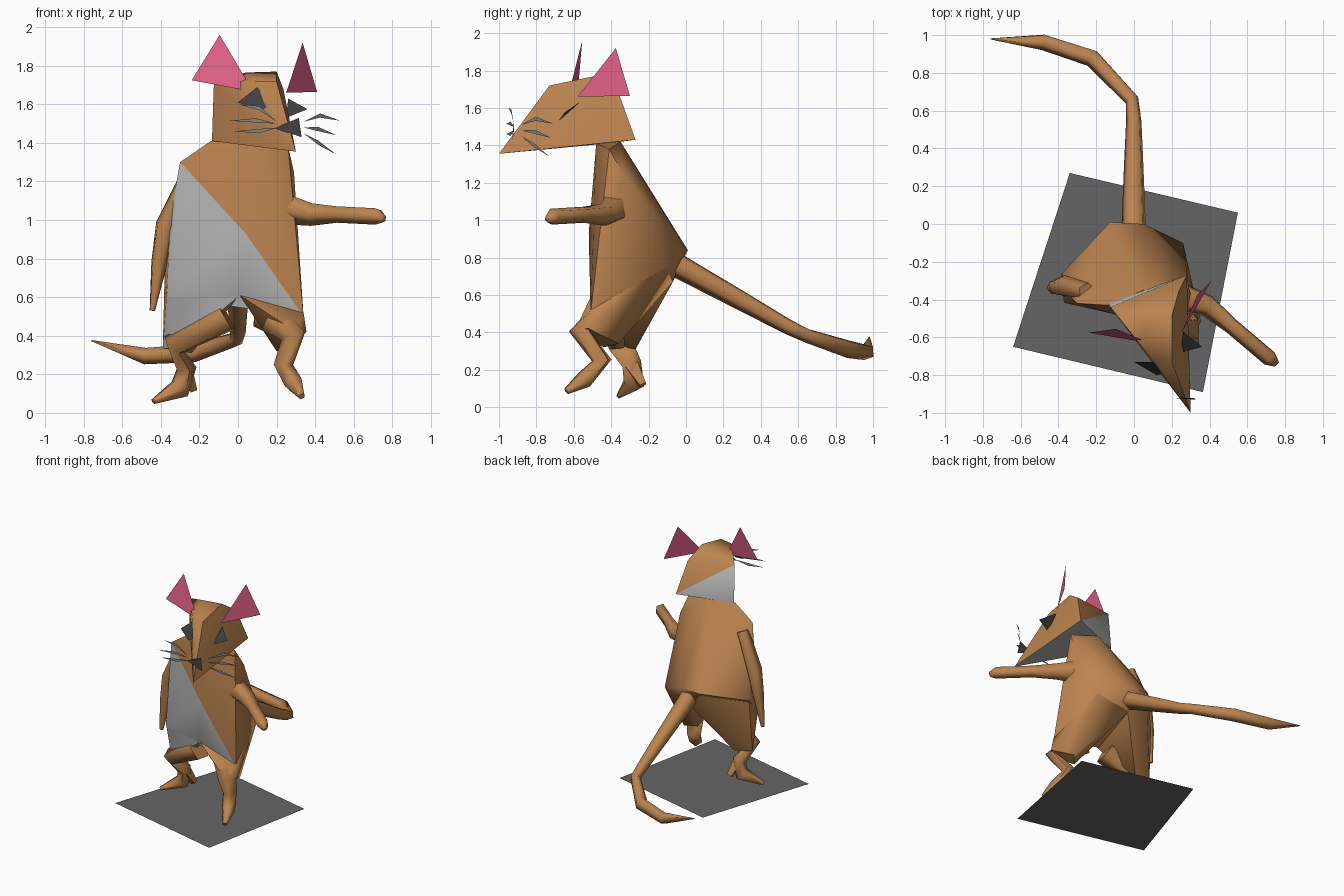
import bpy, bmesh, math
from mathutils import Vector

if "Cube" in bpy.data.objects:
    bpy.data.objects.remove(bpy.data.objects["Cube"])


def mat(name, c):
    m = bpy.data.materials.new(name)
    m.diffuse_color = (*c, 1)
    m.use_nodes = True
    m.node_tree.nodes["Principled BSDF"].inputs["Base Color"].default_value = m.diffuse_color
    return m


FUR = mat("fur", (0.50, 0.23, 0.08))
GREY = mat("pale_grey", (0.45, 0.45, 0.45))
PINK = mat("ear_pink", (0.75, 0.12, 0.25))
DARK = mat("dark_grey", (0.05, 0.05, 0.05))
MID = mat("whisker_grey", (0.25, 0.25, 0.25))
BASE = mat("base_grey", (0.13, 0.13, 0.13))


def finish(bm, name, mats, pick=None, angle=50):
    bmesh.ops.recalc_face_normals(bm, faces=bm.faces)
    bm.normal_update()
    if pick:
        for f in bm.faces:
            f.material_index = int(pick(f.normal, f.calc_center_median()))
    me = bpy.data.meshes.new(name)
    bm.to_mesh(me)
    bm.free()
    ob = bpy.data.objects.new(name, me)
    bpy.context.collection.objects.link(ob)
    for m in mats:
        me.materials.append(m)
    if angle:
        bpy.ops.object.select_all(action='DESELECT')
        ob.select_set(True)
        bpy.context.view_layer.objects.active = ob
        bpy.ops.object.shade_smooth_by_angle(angle=math.radians(angle))
    return ob


def hull(name, pts, pick=None):
    bm = bmesh.new()
    vs = [bm.verts.new(p) for p in pts]
    bmesh.ops.convex_hull(bm, input=vs)
    loose = [v for v in bm.verts if not v.link_faces]
    bmesh.ops.delete(bm, geom=loose, context='VERTS')
    return finish(bm, name, [FUR, GREY], pick)


def limb(name, path, sides=5):
    # tapered tube through (x, y, z, radius) points
    bm = bmesh.new()
    P = [Vector(p[:3]) for p in path]
    rings = []
    side = None
    for i, p in enumerate(P):
        t = (P[min(i + 1, len(P) - 1)] - P[max(i - 1, 0)]).normalized()
        if side is None:
            side = t.orthogonal()
        side = (side - t * side.dot(t)).normalized()
        up = t.cross(side)
        ang = [2 * math.pi * k / sides for k in range(sides)]
        rings.append([bm.verts.new(p + path[i][3] * (side * math.cos(a) + up * math.sin(a))) for a in ang])
    for a, b in zip(rings, rings[1:]):
        for k in range(sides):
            j = (k + 1) % sides
            bm.faces.new((a[k], a[j], b[j], b[k]))
    bm.faces.new(rings[0])
    bm.faces.new(rings[-1])
    return finish(bm, name, [FUR], angle=75)


def sheet(name, polys, m):
    bm = bmesh.new()
    for poly in polys:
        bm.faces.new([bm.verts.new(p) for p in poly])
    return finish(bm, name, [m], angle=0)


# Ground plate
sheet("base_plate", [[(-.64, -.65, 0), (.365, -.89, 0), (.55, .06, 0), (-.34, .27, 0)]], BASE)

# Head: brown on top, pale underside and pale lower triangle at the back
hull("head", [(.30, -1, 1.355), (.28, -.27, 1.43), (-.135, -.42, 1.41),
              (.235, -.36, 1.68), (-.125, -.44, 1.71), (.20, -.49, 1.77),
              (.04, -.51, 1.765), (.20, -.73, 1.72), (.09, -.71, 1.72)],
     lambda n, c: n.z < -.5 or (n.y > .6 and c.z < 1.53))


# Torso with pale belly panel
def belly(n, c):
    return n.y < -.35 and abs(n.z) < .6 and c.x < -.24 + (1.3 - c.z) * .744


hull("torso", [(-.14, -.43, 1.41), (.05, -.35, 1.42), (.26, -.41, 1.38), (.1, -.48, 1.41),
               (-.30, -.42, 1.30), (.29, -.34, 1.25), (.04, -.52, .93), (-.35, -.37, 1.03),
               (-.38, -.26, .75), (-.37, -.39, .60), (.27, -.44, .95), (.26, -.10, .75),
               (-.127, .01, .84), (.05, 0, .84), (0, -.07, .67), (.01, -.50, .61),
               (.34, -.51, .50)], belly)

# Thighs
hull("right_thigh", [(.01, -.50, .61), (.355, -.52, .42), (.34, -.51, .52), (.26, -.10, .75),
                     (.04, -.01, .82), (0, -.07, .67), (.30, -.59, .42), (.20, -.44, .32),
                     (.27, -.36, .34)])
hull("left_thigh", [(.01, -.49, .61), (-.37, -.39, .62), (-.38, -.26, .74), (-.12, 0, .82),
                    (0, -.07, .67), (-.39, -.29, .335), (-.24, -.27, .31), (-.33, -.37, .33)],
     lambda n, c: belly(n, c) and n.z > -.35)

# Lower legs and feet
limb("right_leg", [(.15, -.40, .52, .10), (.29, -.56, .40, .07), (.24, -.45, .25, .055),
                   (.29, -.54, .15, .05), (.33, -.64, .085, .018)])
limb("left_leg", [(-.06, -.40, .50, .09), (-.33, -.36, .35, .07), (-.27, -.29, .23, .055),
                  (-.30, -.28, .13, .06), (-.44, -.36, .06, .015)])
limb("left_heel", [(-.27, -.29, .22, .05), (-.23, -.23, .12, .025)], 4)

# Arms
limb("right_arm", [(.16, -.36, 1.08, .10), (.39, -.43, 1.03, .062), (.52, -.54, 1.03, .045),
                   (.72, -.71, 1.02, .045), (.755, -.74, 1.005, .02)])
limb("left_arm", [(-.25, -.36, 1.24, .05), (-.375, -.33, .97, .06), (-.41, -.33, .78, .045),
                  (-.445, -.34, .53, .015)])

# Tail
limb("tail", [(0, -.06, .77, .07), (0, .3, .57, .055), (0, .55, .43, .043), (-.01, .66, .38, .04),
              (-.22, .88, .31, .05), (-.48, .965, .295, .045), (-.76, .98, .375, .003)])

# Ears
sheet("ears", [[(-.24, -.575, 1.725), (.08, -.63, 1.665), (-.095, -.555, 1.96)],
               [(.25, -.58, 1.66), (.41, -.30, 1.665), (.335, -.375, 1.92)]], PINK)

# Eyes and nose
sheet("eyes", [[(0, -.73, 1.61), (.12, -.80, 1.57), (.17, -.79, 1.60), (.10, -.73, 1.69)],
               [(.25, -.68, 1.53), (.36, -.65, 1.575), (.26, -.57, 1.63)]], DARK)
sheet("nose", [[(.19, -.92, 1.475), (.33, -.93, 1.43), (.315, -.92, 1.53)]], DARK)

# Whiskers: thin kinked slivers
whiskers = []
for root, tip, bend in [((.20, -.92, 1.51), (0, -.95, 1.60), .03),
                        ((.20, -.92, 1.50), (-.04, -.96, 1.515), .01),
                        ((.21, -.92, 1.48), (-.02, -.96, 1.46), -.01),
                        ((.34, -.88, 1.51), (.53, -.71, 1.515), .03),
                        ((.34, -.88, 1.48), (.51, -.72, 1.44), .01),
                        ((.34, -.88, 1.45), (.51, -.73, 1.34), 0)]:
    a, b = Vector(root), Vector(tip)
    m = a.lerp(b, .45) + Vector((0, 0, bend))
    whiskers.append([a, m - Vector((0, 0, .011)), b, m + Vector((0, 0, .011))])
sheet("whiskers", whiskers, MID)
